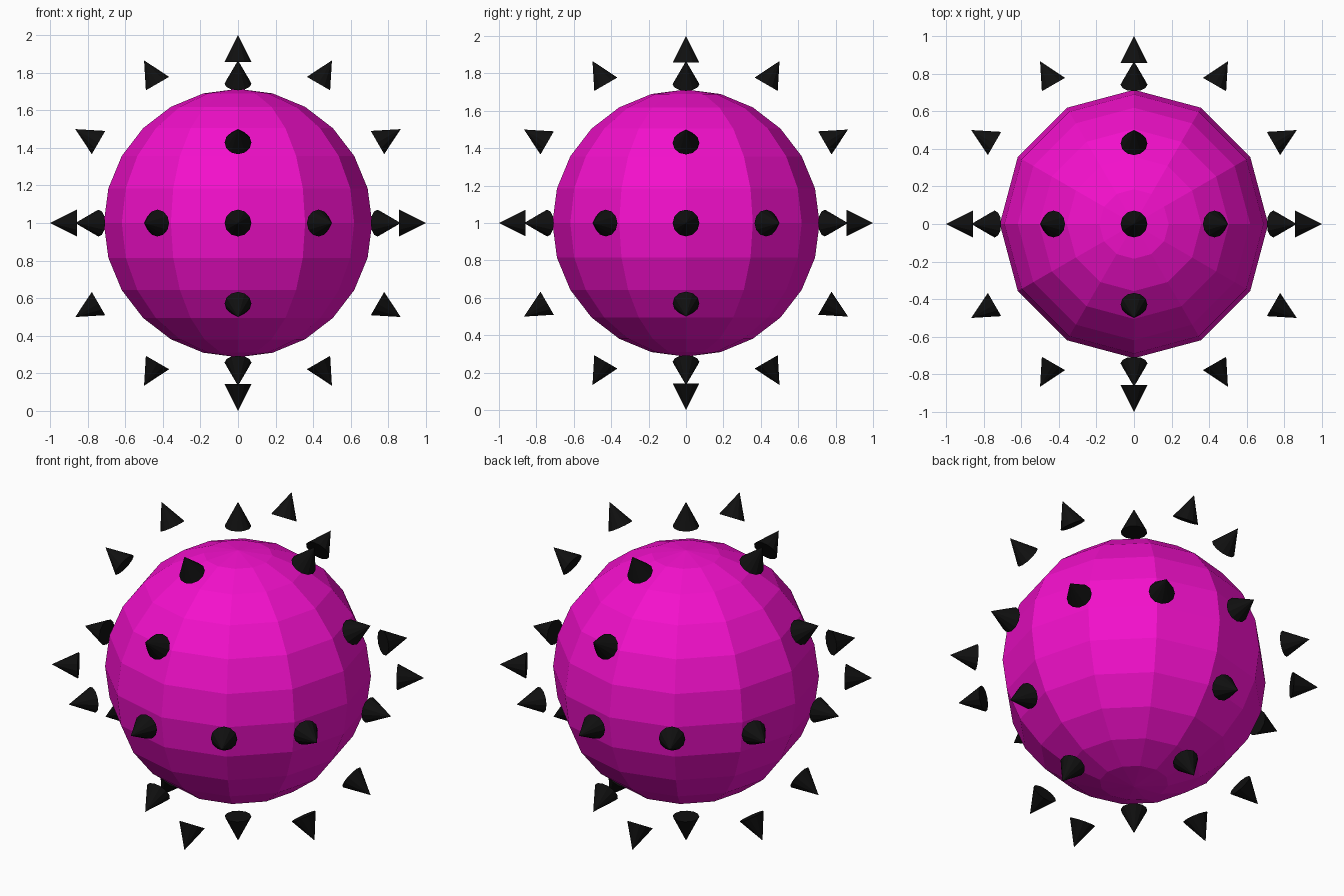
import bpy
from math import cos, sin, tau
from mathutils import Vector

if "Cube" in bpy.data.objects:
    bpy.data.objects.remove(bpy.data.objects["Cube"])

CENTRE = Vector((0, 0, 1))
UNIT = 1 / 1.4          # ball radius; spike tips reach 1.4 ball radii


def material(name, rgb):
    m = bpy.data.materials.new(name)
    m.diffuse_color = (*rgb, 1)
    m.use_nodes = True
    m.node_tree.nodes["Principled BSDF"].inputs["Base Color"].default_value = m.diffuse_color
    return m


magenta = material("magenta", (0.9, 0.005, 0.6))
black = material("black", (0.005, 0.005, 0.005))

# Faceted ball
bpy.ops.mesh.primitive_uv_sphere_add(segments=12, ring_count=12, radius=UNIT, location=CENTRE)
ball = bpy.context.object
ball.name = "ball"
ball.data.materials.append(magenta)

# Spike directions: twelve round each of the three main circles, shared ones once
directions = set()
for i in range(12):
    a, b = round(cos(i * tau / 12), 5) + 0.0, round(sin(i * tau / 12), 5) + 0.0
    directions |= {(a, b, 0.0), (a, 0.0, b), (0.0, a, b)}

# Floating spikes pointing away from the ball, all sharing one cone mesh
spike_mesh = None
for i, d in enumerate(sorted(directions)):
    d = Vector(d)
    if spike_mesh is None:
        bpy.ops.mesh.primitive_cone_add(vertices=12, radius1=0.1 * UNIT, depth=0.2 * UNIT)
        spike = bpy.context.object
        spike_mesh = spike.data
        spike_mesh.materials.append(black)
    else:
        spike = bpy.data.objects.new("spike", spike_mesh)
        bpy.context.collection.objects.link(spike)
    spike.name = f"spike_{i + 1}"
    spike.location = CENTRE + d * 1.3 * UNIT
    spike.rotation_euler = d.to_track_quat('Z', 'Y').to_euler()
